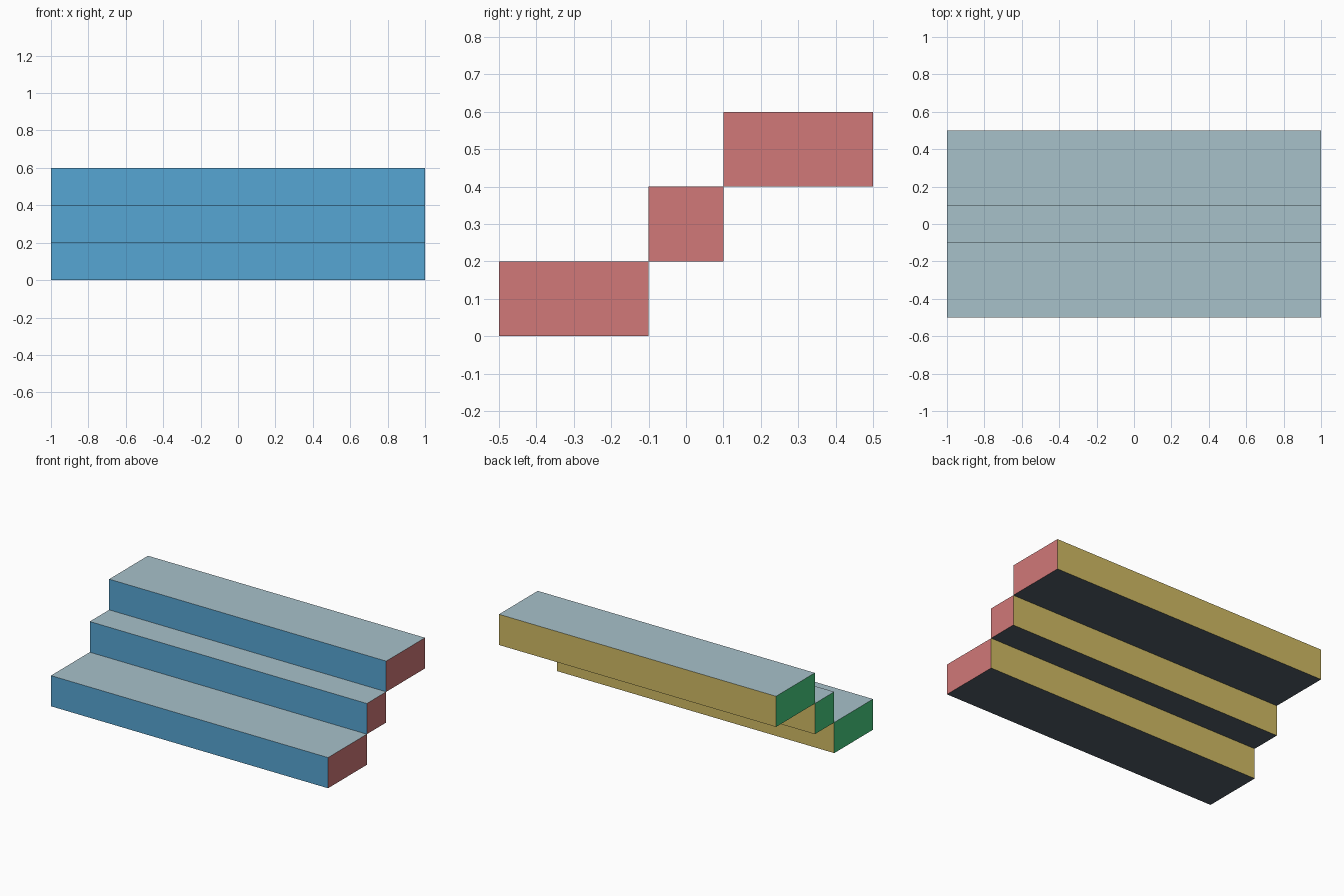
import bpy
import bmesh
from mathutils import Vector

# Remove the default cube
default = bpy.data.objects.get("Cube")
if default:
    bpy.data.objects.remove(default, do_unlink=True)


def to_linear(c):
    c /= 255
    return c / 12.92 if c <= 0.04045 else ((c + 0.055) / 1.055) ** 2.4


def make_material(name, rgb):
    color = [to_linear(c) for c in rgb] + [1.0]
    mat = bpy.data.materials.new(name)
    mat.use_nodes = True
    mat.diffuse_color = color
    mat.node_tree.nodes["Principled BSDF"].inputs["Base Color"].default_value = color
    return mat


# One colour for each facing direction
sides = [
    (Vector((0, -1, 0)), make_material("riser_blue", (86, 166, 212))),
    (Vector((0, 1, 0)), make_material("back_ochre", (209, 187, 100))),
    (Vector((1, 0, 0)), make_material("end_red", (209, 120, 120))),
    (Vector((-1, 0, 0)), make_material("end_green", (71, 205, 128))),
    (Vector((0, 0, 1)), make_material("tread_pale_blue", (167, 193, 202))),
    (Vector((0, 0, -1)), make_material("underside_slate", (82, 93, 104))),
]

LENGTH, HEIGHT = 2.0, 0.2


def add_step(name, y_front, y_back, z_bottom):
    """Box step whose faces are coloured by the way they face."""
    bm = bmesh.new()
    bmesh.ops.create_cube(bm, size=1)
    bmesh.ops.scale(bm, vec=(LENGTH, y_back - y_front, HEIGHT), verts=bm.verts)
    bm.normal_update()
    for face in bm.faces:
        face.material_index = max(range(len(sides)),
                                  key=lambda i: face.normal.dot(sides[i][0]))
    mesh = bpy.data.meshes.new(name)
    bm.to_mesh(mesh)
    bm.free()
    for _, mat in sides:
        mesh.materials.append(mat)
    step = bpy.data.objects.new(name, mesh)
    step.location = (0, (y_front + y_back) / 2, z_bottom + HEIGHT / 2)
    bpy.context.collection.objects.link(step)


# Three steps meeting edge to edge, rising towards the back
add_step("lower_step", -0.5, -0.1, 0)
add_step("middle_step", -0.1, 0.1, HEIGHT)
add_step("upper_step", 0.1, 0.5, 2 * HEIGHT)
